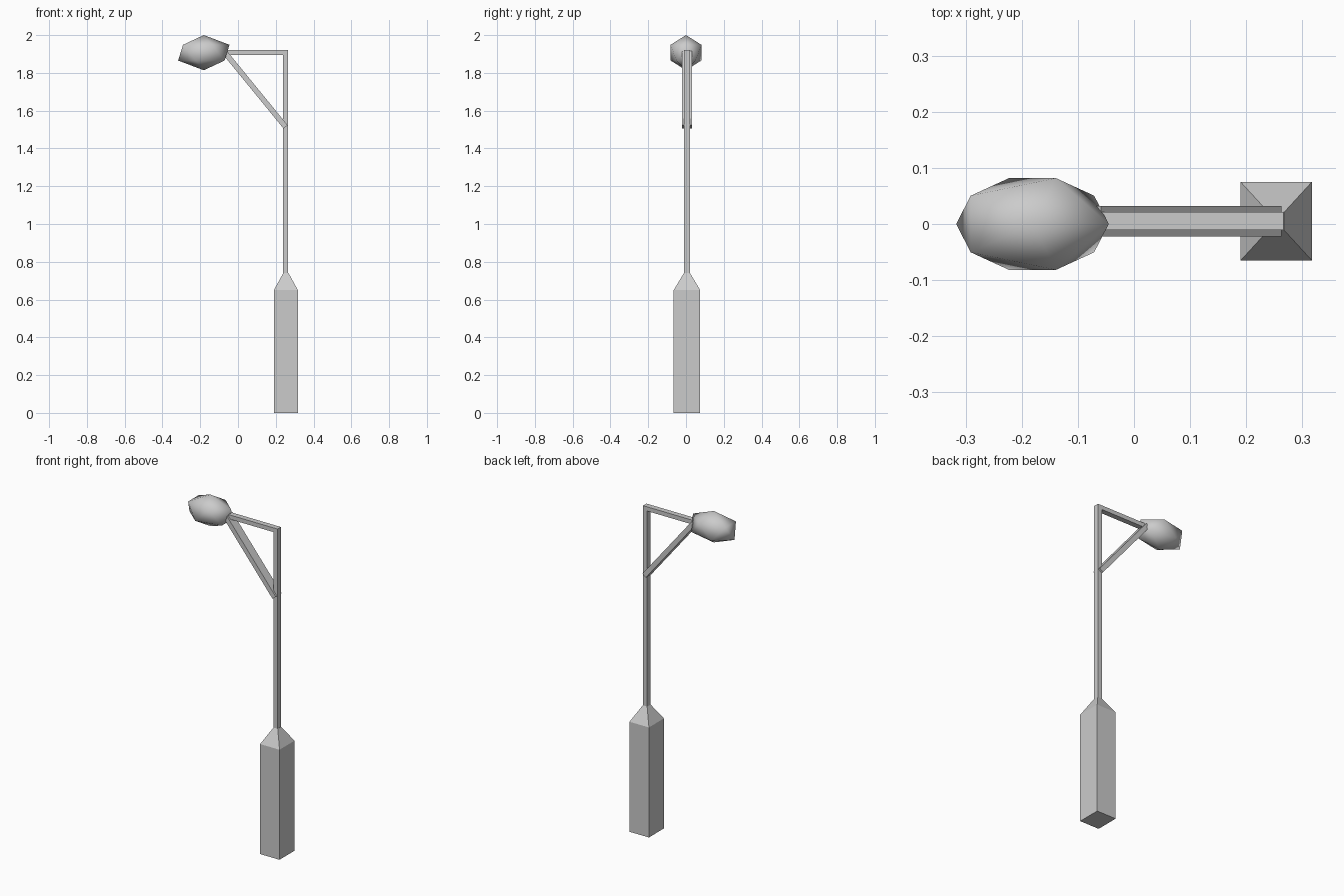
import bpy
import bmesh
import math
from mathutils import Vector

default = bpy.data.objects.get("Cube")
if default:
    bpy.data.objects.remove(default, do_unlink=True)

grey = bpy.data.materials.new("light grey")
grey.use_nodes = True
colour = (0.6, 0.6, 0.6, 1)
grey.diffuse_color = colour
grey.node_tree.nodes["Principled BSDF"].inputs["Base Color"].default_value = colour


def box(name, low, high):
    """Box between two opposite corners."""
    low, high = Vector(low), Vector(high)
    bpy.ops.mesh.primitive_cube_add(size=1, location=(low + high) / 2)
    obj = bpy.context.object
    obj.name = name
    obj.scale = high - low
    bpy.ops.object.transform_apply(location=False, rotation=False, scale=True)
    obj.data.materials.append(grey)
    return obj


# Square base whose top tapers to the pole
POLE_X, POLE_Y = 0.2525, 0.005
base = box("base", (0.19, -0.065, 0), (0.317, 0.075, 0.65))
bm = bmesh.new()
bm.from_mesh(base.data)
bm.faces.ensure_lookup_table()
top = max(bm.faces, key=lambda f: f.calc_center_median().z)
cap = bmesh.ops.extrude_discrete_faces(bm, faces=[top])["faces"][0]
for v in cap.verts:
    v.co.x = math.copysign(0.014, v.co.x)
    v.co.y = math.copysign(0.016, v.co.y)
    v.co.z += 0.09
bm.to_mesh(base.data)
bm.free()

# Pole and horizontal arm
box("pole", (0.239, -0.011, 0.74), (0.266, 0.021, 1.92))
box("arm", (-0.08, -0.011, 1.895), (0.239, 0.021, 1.92))

# Diagonal brace, wider than the arm
start, end = Vector((-0.07, POLE_Y, 1.908)), Vector((0.252, POLE_Y, 1.514))
span = end - start
brace = box("brace", (-span.length / 2, -0.027, -0.014), (span.length / 2, 0.027, 0.014))
brace.location = (start + end) / 2
brace.rotation_euler.y = math.atan2(-span.z, span.x)

# Faceted lamp head with smooth shading
bpy.ops.mesh.primitive_ico_sphere_add(subdivisions=1, radius=1, location=(-0.181, 0, 1.907))
lamp = bpy.context.object
lamp.name = "lamp_head"
lamp.scale = (0.152, 0.096, 0.093)
bpy.ops.object.transform_apply(location=False, rotation=False, scale=True)
lamp.data.materials.append(grey)
bpy.ops.object.shade_smooth()
